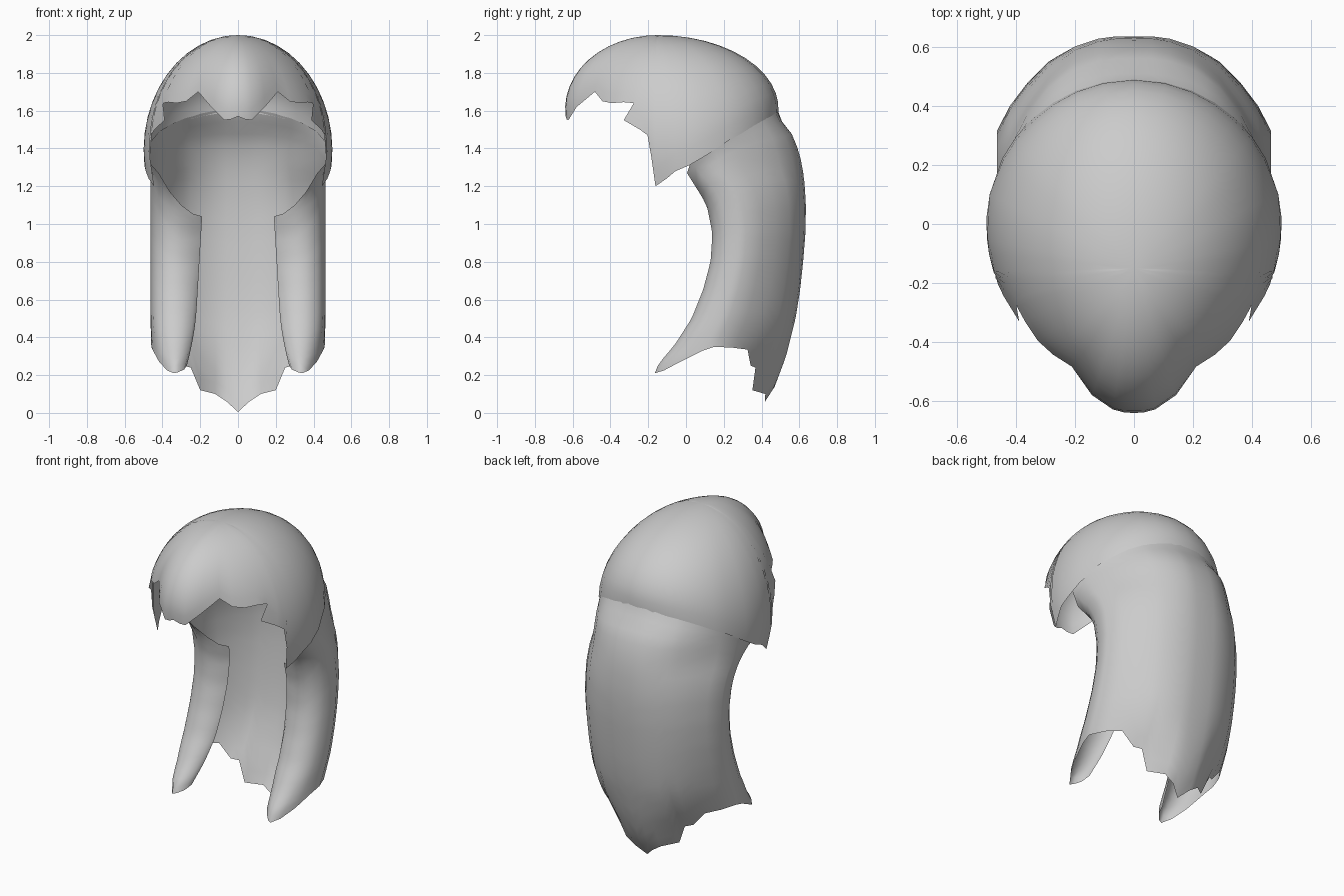
import bpy, bmesh, math

if "Cube" in bpy.data.objects:
    bpy.data.objects.remove(bpy.data.objects["Cube"])

hair = bpy.data.materials.new("hair_grey")
hair.diffuse_color = (0.6, 0.6, 0.6, 1)
hair.use_nodes = True
hair.node_tree.nodes["Principled BSDF"].inputs["Base Color"].default_value = hair.diffuse_color


def interp(pts, z):
    """Linear lookup in a list of (z, value) sorted by falling z."""
    for (z0, v0), (z1, v1) in zip(pts, pts[1:]):
        if z >= z1:
            return v0 + (v1 - v0) * (z0 - z) / (z0 - z1)
    return pts[-1][1]


def mirrored_sheet(name, columns):
    """Skin a grid of points (columns of rows), mirrored across x."""
    bm = bmesh.new()
    g = [[bm.verts.new(p) for p in col] for col in columns]
    for a, b in zip(g, g[1:]):
        for j in range(len(a) - 1):
            bm.faces.new((a[j], a[j + 1], b[j + 1], b[j]))
    bmesh.ops.remove_doubles(bm, verts=bm.verts, dist=0.0005)
    me = bpy.data.meshes.new(name)
    bm.to_mesh(me)
    bm.free()
    me.materials.append(hair)
    ob = bpy.data.objects.new(name, me)
    bpy.context.collection.objects.link(ob)
    m = ob.modifiers.new("mirror", 'MIRROR')
    m.use_clip = True
    m.merge_threshold = 0.002
    for p in me.polygons:
        p.use_smooth = True
    return ob


# Crown cap: dome meridians trimmed to a jagged fringe (angle, edge height, tip skew)
fringe = [(0, 1.57, 0), (6, 1.555, 0), (11, 1.55, 0), (20, 1.62, 0), (30, 1.70, 0),
          (38, 1.65, 0), (46, 1.64, 0), (54, 1.645, 0), (60, 1.64, 0), (63, 1.55, -8),
          (66, 1.50, -2), (68, 1.47, 0), (70, 1.35, 0), (72, 1.20, 0), (78, 1.24, 0),
          (83, 1.28, 0), (92, 1.31, 0), (102, 1.36, 0), (117, 1.44, 0),
          (127, 1.48, 0), (137, 1.52, 0), (147, 1.55, 0), (157, 1.57, 0),
          (168, 1.585, 0), (180, 1.59, 0)]
ROWS = 12
cap = []
for deg, edge, skew in fringe:
    col = []
    depth = 0.39 + 0.22 * math.sin(math.radians(deg)) ** 2
    t_end = math.acos(max(-1, 1 - (2 - edge) / depth))
    hollow = 0.08 * math.exp(-((deg - 32) / 13) ** 2)   # dip beside the fringe
    for j in range(ROWS + 1):
        s = j / ROWS
        phi = math.radians(deg + skew * s ** 10)
        if phi < math.pi / 2:
            phi = math.atan2(math.sin(phi) ** 1.176, math.cos(phi) ** 1.176)
        c, sn = math.cos(phi), abs(math.sin(phi))
        rx, ry = 0.5 * sn, -0.49 * c
        if c > 0:   # narrower, longer front
            slim = 1 - 0.06 * math.sin(2 * phi) ** 2
            rx, ry = rx * slim, -0.64 * c * slim * (1 - hollow * s * s)
        k = math.sin(t_end * s)
        z = 2 - depth * (1 - math.cos(t_end * s))
        x = 0 if deg in (0, 180) else rx * k
        col.append((x, -0.15 * (1 - k) + ry * k, z))
    cap.append(col)
mirrored_sheet("crown_cap", cap)

# Long hair: U-shaped section between a back and a front depth profile
back = [(1.62, .47), (1.59, .49), (1.5, .55), (1.38, .60), (1.25, .625), (1.1, .635),
        (.95, .632), (.8, .62), (.65, .604), (.5, .58), (.3, .53), (.14, .47), (0, .38)]
front = [(1.6, -.04), (1.4, -.1), (1.28, -.05), (1.2, .05), (1.1, .11), (.95, .14),
         (.8, .13), (.65, .09), (.5, .03), (.36, -.06), (.26, -.145), (.21, -.165), (0, -.35)]
# Strands from the inner front lip to the back centre: x, depth share, top, bottom
strands = [(.19, .12, 1.04, .25), (.24, .055, 1.055, .23), (.30, .01, 1.10, .215),
           (.36, .0, 1.17, .21), (.42, .065, 1.27, .225), (.45, .16, 1.35, .27),
           (.462, .28, 1.40, .33), (.463, .36, 1.43, .35), (.42, .53, 1.49, .345),
           (.36, .69, 1.53, .335), (.29, .83, 1.56, .25), (.25, .88, 1.57, .24),
           (.20, .935, 1.585, .12), (.12, .985, 1.60, .10), (.06, 1, 1.605, .06),
           (0, 1, 1.61, .005)]
N = 24
long_hair = []
for x0, f0, top, bottom in strands:
    col = []
    for j in range(N + 1):
        z = top + (bottom - top) * j / N
        b, a = interp(back, z), interp(front, z)
        low = min(1, max(0, (0.55 - z) / 0.34)) ** 2
        # back corners curl forward near the tips
        f = f0 - 0.11 * low * min(1, (1 - f0) * 12) * min(1, max(0, (f0 - .5) * 4))
        # front locks taper to a point
        x = x0 + (0.06 * (1.04 - z) if x0 < .2 and f0 < .5 and z < 1.04 else 0)
        x += (0.33 - x) * low * max(0, 1 - 2.4 * f0) * 0.65
        y = a + f * (b - a)
        # roots tuck under the cap rim
        if f0 > 0.1 and top > 1.3 and j < 2 and y > 0:
            r = math.hypot(x / 0.5, y / 0.49)
            k = 1 + (0.985 / r - 1) * (1 - j * 0.65)
            x, y = x * k, y * k
        col.append((x, y, z))
    long_hair.append(col)
mirrored_sheet("long_hair", long_hair)
